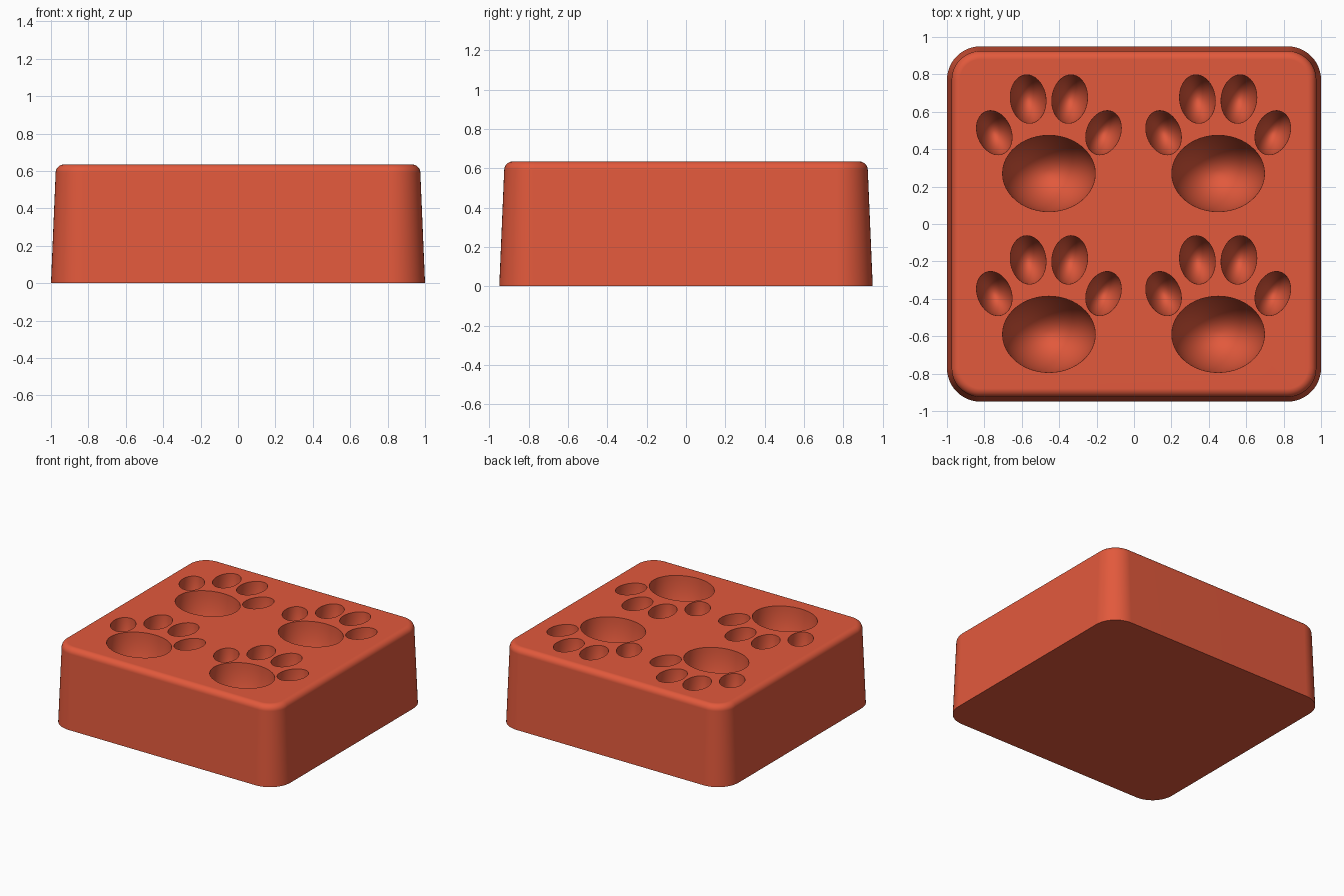
import bpy, bmesh, math
from mathutils import Matrix, Vector

cube = bpy.data.objects.get("Cube")
if cube:
    bpy.data.objects.remove(cube, do_unlink=True)

HEIGHT = 0.635
FILLET = 0.045


def make_object(name, bm):
    mesh = bpy.data.meshes.new(name)
    bm.to_mesh(mesh)
    bm.free()
    obj = bpy.data.objects.new(name, mesh)
    bpy.context.collection.objects.link(obj)
    return obj


def rounded_outline(hx, hy, radius, steps=12):
    """Rounded rectangle, counter-clockwise."""
    points = []
    for corner, (sx, sy) in enumerate([(1, 1), (-1, 1), (-1, -1), (1, -1)]):
        for i in range(steps + 1):
            a = math.radians(90) * (corner + i / steps)
            points.append((sx * (hx - radius) + radius * math.cos(a),
                           sy * (hy - radius) + radius * math.sin(a)))
    return points


# Tapered block: stacked outlines, with a rounded top edge
levels = [(0, 0), (0.025, HEIGHT - FILLET)]
for i in range(1, 9):
    a = math.radians(90) * i / 8
    levels.append((0.025 + FILLET * (1 - math.cos(a)),
                   HEIGHT - FILLET * (1 - math.sin(a))))
bm = bmesh.new()
rings = [[bm.verts.new((x, y, z)) for x, y in
          rounded_outline(1 - inset, 0.95 - inset, 0.18 - inset)]
         for inset, z in levels]
for low, high in zip(rings, rings[1:]):
    for i in range(len(low)):
        j = (i + 1) % len(low)
        bm.faces.new((low[i], low[j], high[j], high[i]))
bm.faces.new(rings[0][::-1])
bm.faces.new(rings[-1])
block = make_object("paw_print_block", bm)

# Paw hollows: one large pad and four tilted toes, as ellipsoid cutters
bm = bmesh.new()


def hollow(x, y, rx, ry, depth, tilt=0):
    matrix = (Matrix.Translation(Vector((x, y, HEIGHT + 0.004)))
              @ Matrix.Rotation(math.radians(tilt), 4, 'Z')
              @ Matrix.Diagonal((rx, ry, depth, 1)))
    bmesh.ops.create_uvsphere(bm, u_segments=48, v_segments=32, radius=1, matrix=matrix)


for px in (-0.455, 0.45):
    for py in (0.27, -0.59):
        hollow(px, py, 0.248, 0.204, 0.42)
        for side in (-1, 1):
            hollow(px + side * 0.111, py + 0.398, 0.095, 0.13, 0.28, -side * 7)
            hollow(px + side * 0.292, py + 0.218, 0.09, 0.122, 0.27, -side * 22)
cutter = make_object("paw_cutter", bm)
cutter.hide_render = True

# Carve the hollows
bpy.context.view_layer.objects.active = block
block.select_set(True)
cut = block.modifiers.new("paw_hollows", 'BOOLEAN')
cut.operation = 'DIFFERENCE'
cut.solver = 'EXACT'
cut.object = cutter
bpy.ops.object.modifier_apply(modifier=cut.name)
bpy.data.objects.remove(cutter, do_unlink=True)

# Single colour and smooth shading
color = (0.76, 0.1, 0.045, 1)
material = bpy.data.materials.new("terracotta red")
material.use_nodes = True
material.diffuse_color = color
material.node_tree.nodes["Principled BSDF"].inputs["Base Color"].default_value = color
block.data.materials.clear()
block.data.materials.append(material)
bpy.ops.object.shade_smooth_by_angle(angle=math.radians(35))
normals = block.modifiers.new("clean_normals", 'WEIGHTED_NORMAL')
normals.keep_sharp = True
